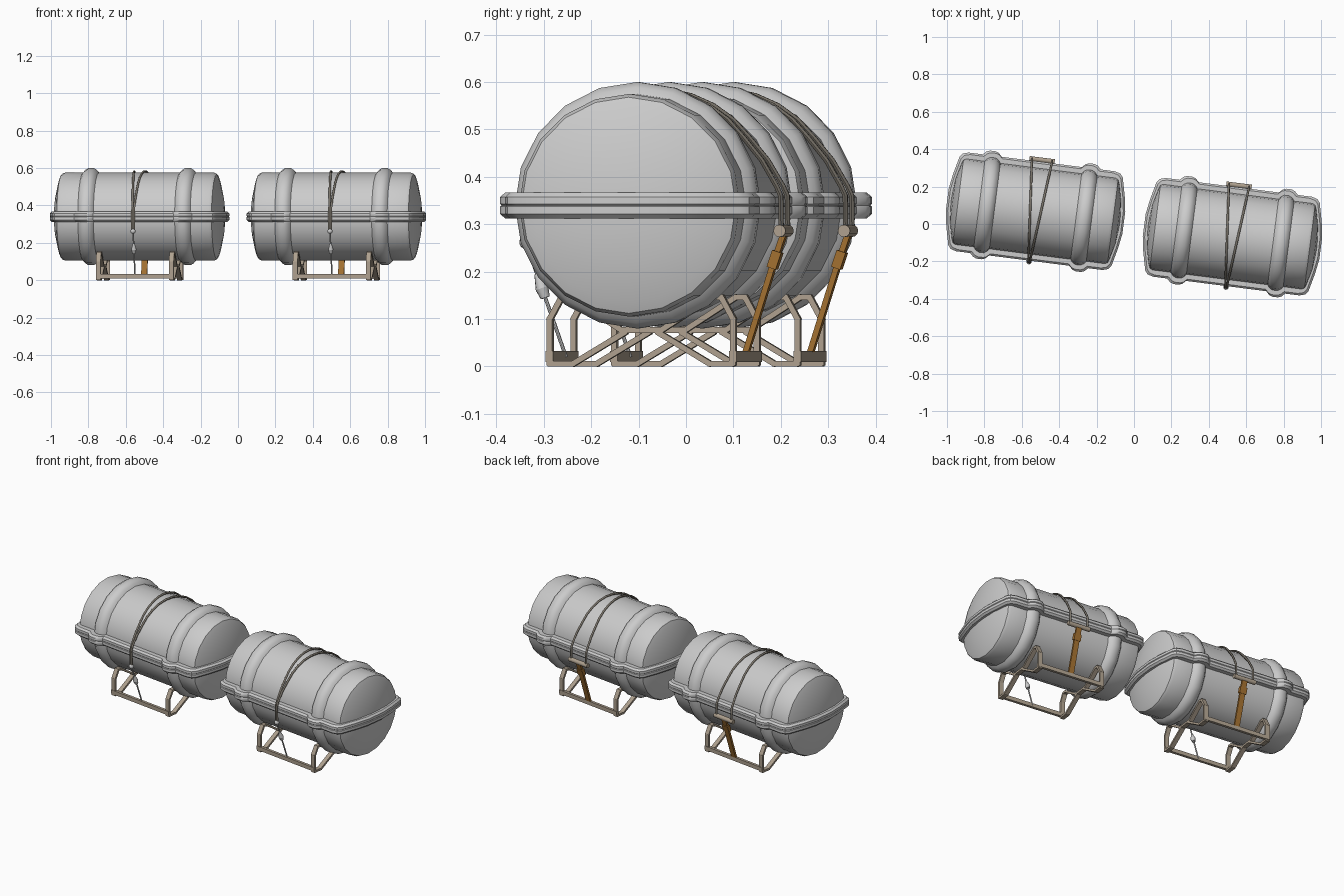
import bpy, bmesh, math
from mathutils import Vector, Matrix

if "Cube" in bpy.data.objects:
    bpy.data.objects.remove(bpy.data.objects["Cube"])

ZC = 0.34                       # canister axis height
TILT = math.radians(-7.3)
UNITS = [Matrix.Translation((sx * 0.5265, -sx * 0.068, 0)) @ Matrix.Rotation(TILT, 4, 'Z')
         for sx in (-1, 1)]


def material(name, rgb):
    m = bpy.data.materials.new(name)
    m.diffuse_color = (*rgb, 1)
    m.use_nodes = True
    m.node_tree.nodes["Principled BSDF"].inputs["Base Color"].default_value = m.diffuse_color
    return m


TAN = material("tan_metal", (0.42, 0.35, 0.27))
STRAP = material("brown_webbing", (0.36, 0.16, 0.03))
CORD = material("dark_cord", (0.20, 0.18, 0.15))


def place(name, mesh, mat=None, angle=35):
    """Link the mesh once per canister unit."""
    if mat:
        mesh.materials.append(mat)
    for i, m in enumerate(UNITS):
        ob = bpy.data.objects.new(f"{name}_{i + 1}", mesh)
        bpy.context.collection.objects.link(ob)
        ob.matrix_world = m
        if i == 0 and angle:
            bpy.ops.object.select_all(action='DESELECT')
            ob.select_set(True)
            bpy.context.view_layer.objects.active = ob
            bpy.ops.object.shade_smooth_by_angle(angle=math.radians(angle))


def finish(bm, name, mat=None, angle=35):
    bmesh.ops.recalc_face_normals(bm, faces=bm.faces)
    mesh = bpy.data.meshes.new(name)
    bm.to_mesh(mesh)
    bm.free()
    place(name, mesh, mat, angle)


def beam(bm, a, b, width, thick):
    """Flat bar from a to b (x, y, z); width runs along x, or z for a bar along x."""
    a, b = Vector(a), Vector(b)
    d = (b - a).normalized()
    u = Vector((0, 0, 1)) if abs(d.x) > 0.9 else Vector((1, 0, 0))
    rot = Matrix((u, d.cross(u), d)).transposed().to_4x4()
    size = Matrix.Diagonal((width, thick, (b - a).length + thick * 0.6, 1))
    bmesh.ops.create_cube(bm, size=1, matrix=Matrix.Translation((a + b) / 2) @ rot @ size)


def rod(bm, a, b, r1, r2, seg=10):
    a, b = Vector(a), Vector(b)
    q = (b - a).to_track_quat('Z', 'Y').to_matrix().to_4x4()
    bmesh.ops.create_cone(bm, cap_ends=True, segments=seg, radius1=r1, radius2=r2,
                          depth=(b - a).length, matrix=Matrix.Translation((a + b) / 2) @ q)


def cord(name, pts, radius, mat):
    cu = bpy.data.curves.new(name, 'CURVE')
    cu.dimensions = '3D'
    cu.bevel_depth = radius
    cu.bevel_resolution = 1
    cu.use_fill_caps = True
    sp = cu.splines.new('POLY')
    sp.points.add(len(pts) - 1)
    for p, co in zip(sp.points, pts):
        p.co = (*co, 1)
    tmp = bpy.data.objects.new(name, cu)
    mesh = bpy.data.meshes.new_from_object(tmp)
    bpy.data.objects.remove(tmp)
    place(name, mesh, mat, 60)


# Canister shell: lathed profile with two raised ribs and domed ends
half = [(0.219, 0.235), (0.229, 0.249), (0.247, 0.260), (0.275, 0.260), (0.293, 0.249),
        (0.303, 0.235), (0.402, 0.235), (0.417, 0.228), (0.426, 0.205), (0.446, 0.12)]
profile = [(-x, r) for x, r in reversed(half)] + half
SEG = 20
bm = bmesh.new()
rings = [[bm.verts.new((x, r * math.sin(2 * math.pi * k / SEG), ZC + r * math.cos(2 * math.pi * k / SEG)))
          for k in range(SEG)] for x, r in profile]
for r0, r1 in zip(rings, rings[1:]):
    for k in range(SEG):
        n = (k + 1) % SEG
        bm.faces.new((r0[k], r0[n], r1[n], r1[k]))
for ring, x in ((rings[0], -0.457), (rings[-1], 0.457)):
    tip = bm.verts.new((x, 0, ZC))
    for k in range(SEG):
        bm.faces.new((ring[k], ring[(k + 1) % SEG], tip))
finish(bm, "canister_shell", None, 40)

# Seam flange: bowed ends, bumps where it passes the ribs
quarter = [(0.476, 0.06), (0.463, 0.14), (0.44, 0.238), (0.425, 0.257), (0.395, 0.266), (0.318, 0.266),
           (0.300, 0.284), (0.282, 0.291), (0.252, 0.291), (0.234, 0.284), (0.216, 0.266)]
right_back = quarter + [(-x, y) for x, y in reversed(quarter)]
plan = right_back + [(-x, -y) for x, y in right_back]
bm = bmesh.new()
layers = []
for z, inset in ((0.312, 0.010), (0.322, 0), (0.337, 0), (0.34, 0.003), (0.343, 0), (0.357, 0), (0.367, 0.010)):
    layers.append([bm.verts.new((x * (1 - inset / 0.47), y * (1 - inset / 0.27), z)) for x, y in plan])
for l0, l1 in zip(layers, layers[1:]):
    for k in range(len(plan)):
        n = (k + 1) % len(plan)
        bm.faces.new((l0[k], l0[n], l1[n], l1[k]))
bm.faces.new(layers[0])
bm.faces.new(layers[-1])
finish(bm, "seam_flange", None, 30)

# Cradle: two bent end frames joined by side rails
bm = bmesh.new()
saddle = [(0.0, 0.077), (0.043, 0.077), (0.15, 0.146), (0.17, 0.146), (0.195, 0.1),
          (0.195, 0.006), (0.145, 0.006), (0.035, 0.072)]
for x in (-0.197, 0.197):
    for s in (-1, 1):
        for (y0, z0), (y1, z1) in zip(saddle, saddle[1:]):
            beam(bm, (x, s * y0, z0), (x, s * y1, z1), 0.026, 0.012)
for s in (-1, 1):
    beam(bm, (-0.205, s * 0.195, 0.021), (0.205, s * 0.195, 0.021), 0.023, 0.016)
finish(bm, "cradle_frame", TAN, 0)

# Rear webbing strap with buckle
bm = bmesh.new()
for a, b in (((0, 0.195, 0.025), (0, 0.258, 0.225)), ((0, 0.258, 0.225), (0, 0.28, 0.288))):
    beam(bm, a, b, 0.032, 0.012)
beam(bm, (0, 0.254, 0.213), (0, 0.262, 0.237), 0.042, 0.02)
finish(bm, "rear_strap", STRAP, 0)

# Spreader bar holding the cords at the rear
bm = bmesh.new()
rod(bm, (-0.068, 0.276, 0.286), (0.068, 0.276, 0.286), 0.013, 0.013, 12)
finish(bm, "spreader_bar", TAN)

# Two cords from the bar over the canister, meeting at the front ring
over = [(0.278, 0.286), (0.277, 0.36), (0.268, 0.38), (0.236, 0.435)]
over += [(0.243 * math.cos(a), ZC + 0.243 * math.sin(a))
         for a in (math.radians(d) for d in range(36, 150, 12))]
over += [(-0.236, 0.435), (-0.268, 0.38), (-0.275, 0.36), (-0.273, 0.27)]
for s, side in ((-1, "left"), (1, "right")):
    cord(f"{side}_lashing_cord",
         [(s * (0.004 + 0.05 * min(1, max(0, (y + 0.27) / 0.54))), y, z) for y, z in over], 0.006, CORD)

# Front release: ring bead, turnbuckle and rod to the rail
bm = bmesh.new()
bmesh.ops.create_uvsphere(bm, u_segments=12, v_segments=8, radius=0.014,
                          matrix=Matrix.Translation((0, -0.272, 0.262)))


def line(z):
    return (0, -0.19 - (z - 0.03) * 0.353, z)


rod(bm, line(0.262), line(0.02), 0.004, 0.004, 8)
rod(bm, line(0.195), line(0.165), 0.006, 0.014)
rod(bm, line(0.165), line(0.145), 0.014, 0.010)
finish(bm, "front_release", None, 40)
